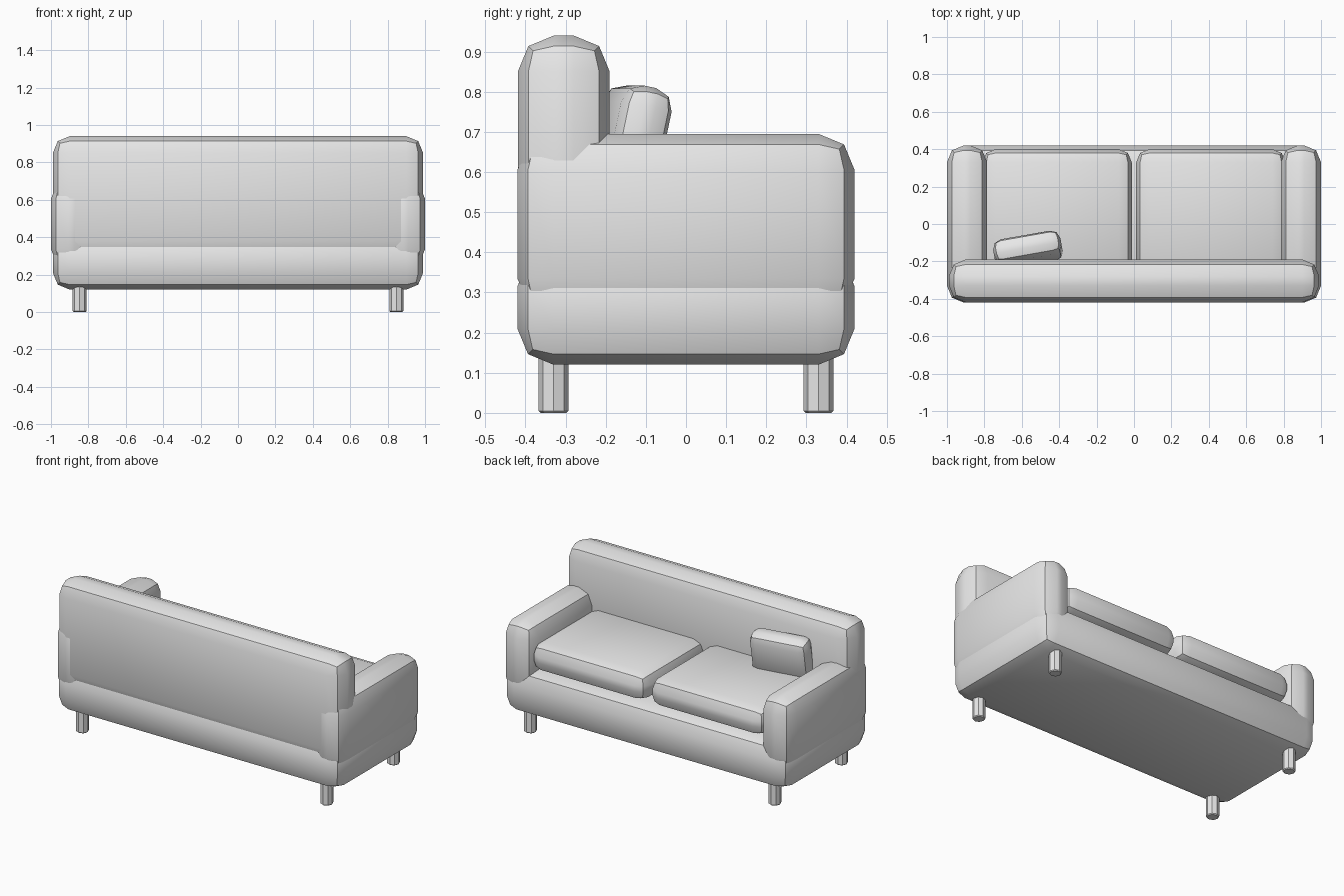
import bpy, bmesh
from math import radians
from mathutils import Matrix, Vector, Euler

cube = bpy.data.objects.get("Cube")
if cube:
    bpy.data.objects.remove(cube)

# One plain upholstery colour
grey = bpy.data.materials.new("light_grey")
grey.use_nodes = True
grey.diffuse_color = (0.8, 0.8, 0.8, 1)
grey.node_tree.nodes["Principled BSDF"].inputs["Base Color"].default_value = (0.8, 0.8, 0.8, 1)


def finish(name, bm, location, rotation=(0, 0, 0)):
    mesh = bpy.data.meshes.new(name)
    bmesh.ops.recalc_face_normals(bm, faces=bm.faces)
    bm.to_mesh(mesh)
    bm.free()
    mesh.materials.append(grey)
    mesh.shade_smooth()
    mesh.set_sharp_from_angle(angle=radians(30))
    obj = bpy.data.objects.new(name, mesh)
    obj.location = location
    obj.rotation_euler = Euler(rotation)
    bpy.context.collection.objects.link(obj)
    return obj


def padded_box(name, low, high, radius, rotation=(0, 0, 0)):
    """Box between two corners with every edge rounded in two steps."""
    low, high = Vector(low), Vector(high)
    bm = bmesh.new()
    bmesh.ops.create_cube(bm, size=1)
    bmesh.ops.scale(bm, vec=high - low, verts=bm.verts)
    bmesh.ops.bevel(bm, geom=bm.edges[:], offset=radius, segments=2,
                    profile=0.5, affect='EDGES', clamp_overlap=True)
    return finish(name, bm, (low + high) / 2, rotation)


def leg(name, x, y):
    bm = bmesh.new()
    bmesh.ops.create_cone(bm, cap_ends=True, segments=8, radius1=0.037,
                          radius2=0.037, depth=0.15,
                          matrix=Matrix.Translation((0, 0, 0.075)))
    foot = [e for e in bm.edges if all(v.co.z < 0.01 for v in e.verts)]
    bmesh.ops.bevel(bm, geom=foot, offset=0.005, segments=1, affect='EDGES')
    finish(name, bm, (x, y, 0))


# Body
padded_box("base", (-0.99, -0.42, 0.12), (0.99, 0.42, 0.405), 0.09)
padded_box("backrest", (-0.99, -0.419, 0.29), (0.99, -0.19, 0.94), 0.09)

# Mirrored arms, seat cushions and legs
for side, s in (("left", 1), ("right", -1)):
    xs = sorted((s * 0.785, s * 1.0))
    padded_box(side + "_arm", (xs[0], -0.42, 0.245), (xs[1], 0.42, 0.695), 0.09)
    xs = sorted((s * 0.012, s * 0.81))
    padded_box(side + "_seat_cushion", (xs[0], -0.30, 0.41), (xs[1], 0.40, 0.585), 0.07)
    leg(side + "_front_leg", s * 0.847, -0.33)
    leg(side + "_back_leg", s * 0.847, 0.33)

# Loose pillow leaning on the backrest
padded_box("pillow", (-0.75, -0.205, 0.535), (-0.385, -0.075, 0.815), 0.05,
           (radians(-12), 0, radians(10)))
